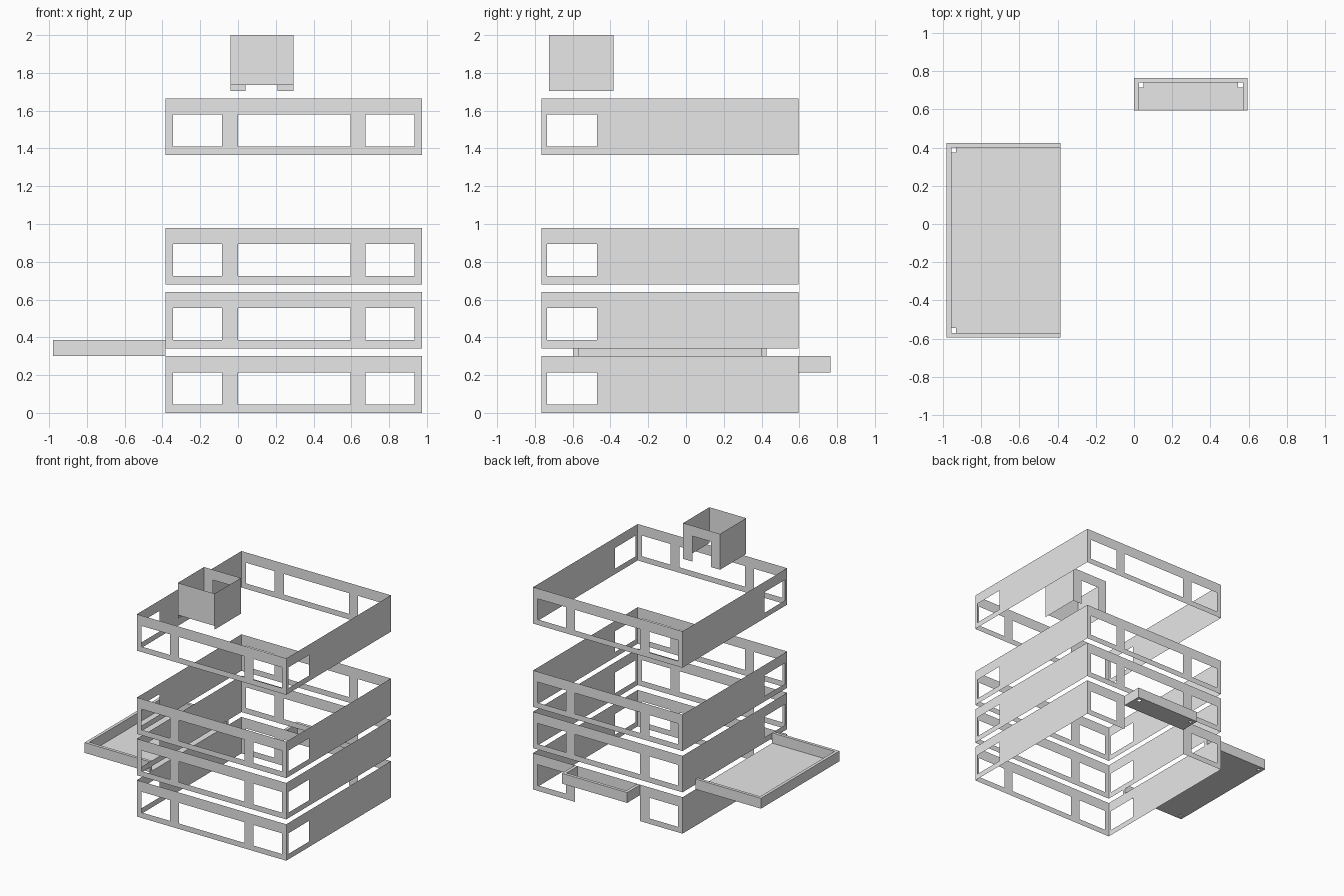
import bpy
import bmesh
from mathutils import Vector

cube = bpy.data.objects.get("Cube")
if cube:
    bpy.data.objects.remove(cube, do_unlink=True)

grey = bpy.data.materials.new("light grey")
grey.use_nodes = True
grey.diffuse_color = (0.8, 0.8, 0.8, 1)
grey.node_tree.nodes["Principled BSDF"].inputs["Base Color"].default_value = (0.8, 0.8, 0.8, 1)


def panel(bm, place, u_range, v_range, holes=(), flip=False):
    """Flat sheet with rectangular holes (u0, u1, v0, v1); place maps u, v to a point."""
    us = sorted({*u_range, *(u for h in holes for u in h[:2])})
    vs = sorted({*v_range, *(v for h in holes for v in h[2:])})
    for u0, u1 in zip(us, us[1:]):
        for v0, v1 in zip(vs, vs[1:]):
            cu, cv = (u0 + u1) / 2, (v0 + v1) / 2
            if any(h[0] < cu < h[1] and h[2] < cv < h[3] for h in holes):
                continue
            corners = [(u0, v0), (u1, v0), (u1, v1), (u0, v1)]
            if flip:
                corners.reverse()
            bm.faces.new([bm.verts.new(place(u, v)) for u, v in corners])


def box(bm, low, high):
    made = bmesh.ops.create_cube(bm, size=1)["verts"]
    low, high = Vector(low), Vector(high)
    for v in made:
        v.co = (low + high) / 2 + v.co * (high - low)


def finish(bm, name, weld=True):
    if weld:
        bmesh.ops.remove_doubles(bm, verts=bm.verts, dist=0.0005)
    mesh = bpy.data.meshes.new(name)
    bm.to_mesh(mesh)
    bm.free()
    mesh.materials.append(grey)
    bpy.context.collection.objects.link(bpy.data.objects.new(name, mesh))


def four_walls(name, xs, ys, front_z, z, front, back, sides):
    """Open ring of thin walls with holes listed for each direction."""
    bm = bmesh.new()
    panel(bm, lambda u, v: (u, ys[0], v), xs, front_z, front)
    panel(bm, lambda u, v: (u, ys[1], v), xs, z, back, flip=True)
    panel(bm, lambda u, v: (xs[1], u, v), ys, z, sides)
    panel(bm, lambda u, v: (xs[0], u, v), ys, z, sides, flip=True)
    finish(bm, name)


# Storeys: window bands on front and back, one window near the front on each side
HOUSE_X, HOUSE_Y = (-0.385, 0.975), (-0.765, 0.595)
SPANS = [(-0.345, -0.085), (0, 0.595), (0.675, 0.935)]
levels = {"ground": 0, "first": 0.34, "second": 0.68, "top": 1.365}
for label, z in levels.items():
    sill, head, top = z + 0.045, z + 0.215, z + 0.3
    front = [(a, b, sill, head) for a, b in SPANS]
    back = list(front)
    if label == "ground":  # wide doorway down to the floor
        back[1] = (*SPANS[1], z, head)
    side = [(-0.735, -0.47, sill, head)]
    four_walls(label + "_storey_walls", HOUSE_X, HOUSE_Y, (z, top), (z, top),
               front, back, side)

# Roof hut with a doorway at the back and a raised front wall
four_walls("roof_hut", (-0.04, 0.295), (-0.725, -0.385), (1.735, 2), (1.705, 2),
           [], [(0.04, 0.21, 1.705, 1.915)], [])


def tray(name, xs, ys, z, height, rims, drains):
    """Tray with a floor, raised rims on the given sides and corner drain holes."""
    t = 0.025
    bm = bmesh.new()
    inner_x = [xs[0] + t * ("left" in rims), xs[1] - t * ("right" in rims)]
    inner_y = [ys[0] + t * ("near" in rims), ys[1] - t * ("far" in rims)]
    holes = []
    for i, j in drains:
        x, y = inner_x[i], inner_y[j]
        hx, hy = sorted((x, x + t * (1 - 2 * i))), sorted((y, y + t * (1 - 2 * j)))
        holes.append((*hx, *hy))
    panel(bm, lambda u, v: (u, v, z), inner_x, inner_y, holes)
    top = z + height
    if "left" in rims:
        box(bm, (xs[0], ys[0], z), (inner_x[0], ys[1], top))
    if "right" in rims:
        box(bm, (inner_x[1], ys[0], z), (xs[1], ys[1], top))
    if "near" in rims:
        box(bm, (inner_x[0], ys[0], z), (inner_x[1], inner_y[0], top))
    if "far" in rims:
        box(bm, (inner_x[0], inner_y[1], z), (inner_x[1], ys[1], top))
    finish(bm, name, weld=False)


# Side terrace and the canopy over the back doorway
tray("side_terrace", (-0.98, -0.385), (-0.595, 0.425), 0.3, 0.085,
     ("left", "near", "far"), [(0, 0), (0, 1)])
tray("back_door_canopy", (0, 0.595), (0.595, 0.765), 0.215, 0.085,
     ("left", "right", "far"), [(0, 1), (1, 1)])
